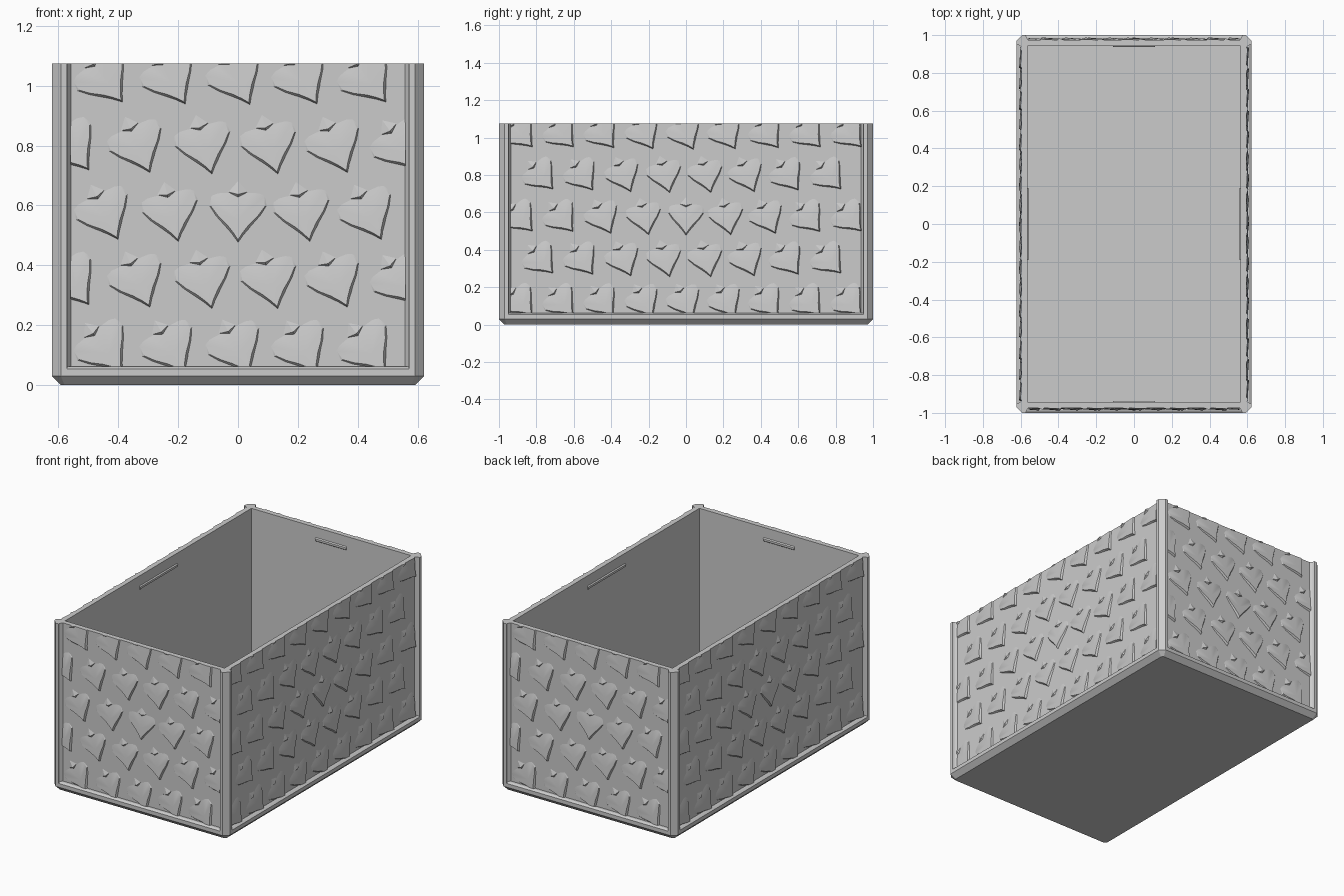
import bpy, bmesh, math
from mathutils import Matrix, Vector

cube = bpy.data.objects.get("Cube")
if cube:
    bpy.data.objects.remove(cube, do_unlink=True)

# Overall sizes
HX, HY, TOP = 0.622, 1.0, 1.075
PANEL, INNER = 0.027, 0.057      # depth of panel face and inner wall from the outside
RAIL = 0.062                     # height of base rail
CHAMFER = 0.03

grey = bpy.data.materials.new("plain grey")
grey.use_nodes = True
grey.diffuse_color = (0.6, 0.6, 0.6, 1)
bsdf = grey.node_tree.nodes["Principled BSDF"]
bsdf.inputs["Base Color"].default_value = (0.6, 0.6, 0.6, 1)
bsdf.inputs["Roughness"].default_value = 0.7


def finish(bm, name, closed=True, smooth=False):
    if closed:
        bmesh.ops.recalc_face_normals(bm, faces=bm.faces)
    mesh = bpy.data.meshes.new(name)
    bm.to_mesh(mesh)
    bm.free()
    mesh.materials.append(grey)
    obj = bpy.data.objects.new(name, mesh)
    bpy.context.collection.objects.link(obj)
    if smooth:
        bpy.ops.object.select_all(action='DESELECT')
        obj.select_set(True)
        bpy.context.view_layer.objects.active = obj
        bpy.ops.object.shade_smooth_by_angle(angle=math.radians(25))
    return obj


def loft(name, loops):
    """Solid skinned through loops with equal point counts, capped at both ends."""
    bm = bmesh.new()
    rings = [[bm.verts.new(p) for p in loop] for loop in loops]
    for a, b in zip(rings, rings[1:]):
        for i in range(len(a)):
            j = (i + 1) % len(a)
            bm.faces.new((a[i], a[j], b[j], b[i]))
    bm.faces.new(rings[0])
    bm.faces.new(rings[-1])
    return finish(bm, name)


def rect(inset, z):
    x, y = HX - inset, HY - inset
    return [(-x, -y, z), (x, -y, z), (x, y, z), (-x, y, z)]


def octagon(inset, cut, z):
    x, y = HX - inset, HY - inset
    return [(-x + cut, -y, z), (x - cut, -y, z), (x, -y + cut, z), (x, y - cut, z),
            (x - cut, y, z), (-x + cut, y, z), (-x, y - cut, z), (-x, -y + cut, z)]


# Base tray with chamfered lower edge and a sloped upper lip
loft("base_tray", [octagon(CHAMFER, 0.012, 0), octagon(0, CHAMFER, CHAMFER),
                   octagon(0, CHAMFER, RAIL - 0.008), octagon(0.012, 0.02, RAIL)])

# Four walls as one open shell with a floor
loft("wall_shell", [rect(PANEL, 0.04), rect(PANEL, TOP), rect(INNER, TOP), rect(INNER, RAIL)])

# Corner posts
POST = [(0.03, 0), (0.05, 0), (0.053, 0.012), (0.066, 0.03), (0.05, 0.05),
        (0.03, 0.066), (0.012, 0.053), (0, 0.05), (0, 0.03)]
for sx, side in ((1, "left"), (-1, "right")):
    for sy, end in ((1, "back"), (-1, "front")):
        loft(f"{end}_{side}_post",
             [[(sx * (HX - u), sy * (HY - v), z) for u, v in POST] for z in (0.032, TOP)])

# Scale outline measured from its pointed tip: right half, then mirrored
RIGHT = [(0.014, 0.022), (0.036, 0.05), (0.066, 0.08), (0.09, 0.112), (0.087, 0.145), (0.05, 0.165)]
OUTLINE = [(0, 0)] + RIGHT + [(0, 0.155)] + [(-u, v) for u, v in reversed(RIGHT)]
MID = 0.08


def add_scale(bm, cu, cv, tilt):
    """Sloped plate, proud at its tip and sunk into the wall at its top, with a small nib."""
    rot = Matrix.Translation((cu, cv, 0)) @ Matrix.Rotation(tilt, 4, 'Z')

    def vert(u, v, w):
        return bm.verts.new(rot @ Vector((u, v - MID, w)))

    crest = [vert(u, v, 0.014 - 0.09 * v) for u, v in OUTLINE]
    skirt = []
    for u, v in OUTLINE:
        out = Vector((u, v - MID)).normalized() * 0.01
        skirt.append(vert(u + out.x, v + out.y, -0.003))
    hub = vert(0, 0.07, 0.0085)
    n = len(OUTLINE)
    for i in range(n):
        j = (i + 1) % n
        bm.faces.new((hub, crest[i], crest[j]))
        bm.faces.new((crest[i], skirt[i], skirt[j], crest[j]))
    # Nib at the top of the scale
    nib = [vert(0, 0.142, 0), vert(0.032, 0.16, 0), vert(0, 0.205, -0.002), vert(-0.032, 0.16, 0)]
    peak = vert(0, 0.152, 0.01)
    for i in range(4):
        bm.faces.new((peak, nib[i], nib[(i + 1) % 4]))


def clip(bm, point, normal):
    """Trim the relief at a plane and close the cut back into the wall."""
    cut = bmesh.ops.bisect_plane(bm, geom=bm.verts[:] + bm.edges[:] + bm.faces[:],
                                 plane_co=point, plane_no=normal, clear_outer=True)
    edges = [e for e in cut["geom_cut"] if isinstance(e, bmesh.types.BMEdge) and e.is_valid]
    if edges:
        ext = bmesh.ops.extrude_edge_only(bm, edges=edges)
        for v in ext["geom"]:
            if isinstance(v, bmesh.types.BMVert):
                v.co.z = -0.01


def scale_relief(name, half_width, place):
    bm = bmesh.new()
    pitch, rise, centre = 0.22, 0.225, 0.565
    for row in range(-2, 3):
        for col in range(-5, 6):
            u = (col + 0.5 * (row % 2)) * pitch
            if abs(u) < half_width + 0.05:
                dist = math.hypot(u, row * rise)
                add_scale(bm, u, centre + row * rise, math.radians(min(42, 60 * dist)))
    clip(bm, (half_width, 0, 0), (1, 0, 0))
    clip(bm, (-half_width, 0, 0), (-1, 0, 0))
    clip(bm, (0, RAIL, 0), (0, -1, 0))
    clip(bm, (0, TOP, 0), (0, 1, 0))
    bm.transform(place)
    finish(bm, name, closed=False, smooth=True)


# Each wall gets scales outside and a thin latch ridge inside
RIDGE = [(0.985, 0.002), (0.992, -0.007), (1.005, -0.007), (1.012, 0.002)]
for k, name in enumerate(("front", "left", "back", "right")):
    a = k * math.pi / 2
    across, out = Vector((math.cos(a), math.sin(a), 0)), Vector((math.sin(a), -math.cos(a), 0))
    width, depth = (HX, HY) if k % 2 == 0 else (HY, HX)
    face = out * (depth - PANEL)
    place = Matrix((across, (0, 0, 1), out)).transposed().to_4x4()
    place.translation = face
    scale_relief(f"{name}_scales", width - 0.063, place)
    half = 0.11 if k % 2 == 0 else 0.19
    loft(f"{name}_latch_ridge",
         [[across * s + out * (depth - INNER + w) + Vector((0, 0, z)) for z, w in RIDGE]
          for s in (-half, half)])
